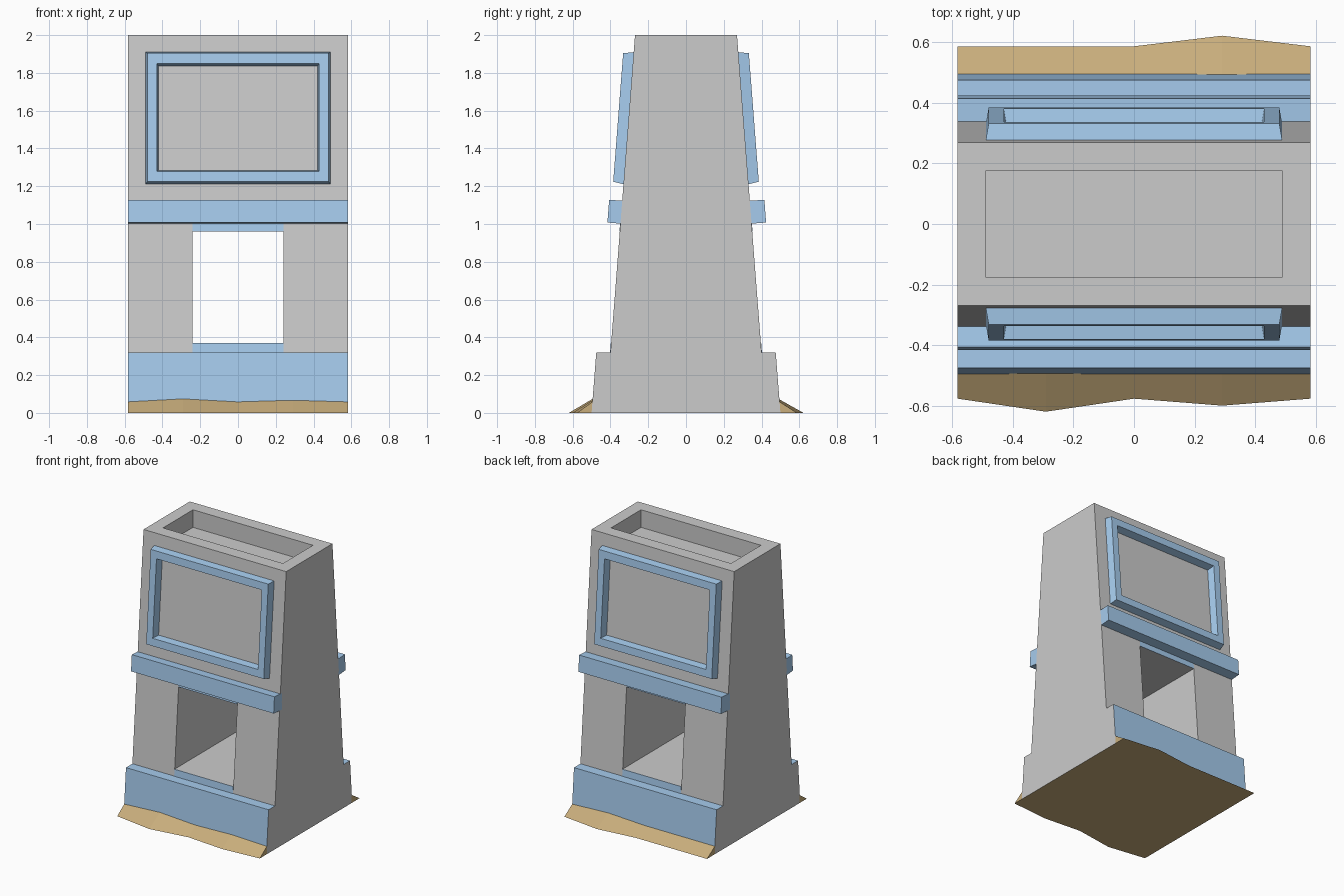
import bpy, bmesh

if "Cube" in bpy.data.objects:
    bpy.data.objects.remove(bpy.data.objects["Cube"])

W = 0.5825  # half width


def material(name, rgb):
    m = bpy.data.materials.new(name)
    m.diffuse_color = (*rgb, 1)
    m.use_nodes = True
    m.node_tree.nodes["Principled BSDF"].inputs["Base Color"].default_value = m.diffuse_color
    return m


BLUE = material("blue_paint", (0.38, 0.60, 0.85))
SAND = material("sand", (0.58, 0.42, 0.20))


def rings_to_object(name, rings, mats, cyclic=False):
    """Skin equal-length closed rings; cap the ends unless cyclic."""
    bm = bmesh.new()
    vs = [[bm.verts.new(p) for p in r] for r in rings]
    n = len(vs[0])
    for i in range(len(vs) if cyclic else len(vs) - 1):
        a, b = vs[i], vs[(i + 1) % len(vs)]
        for j in range(n):
            k = (j + 1) % n
            bm.faces.new((a[j], a[k], b[k], b[j]))
    if not cyclic:
        bm.faces.new(vs[0])
        bm.faces.new(vs[-1])
    bmesh.ops.recalc_face_normals(bm, faces=bm.faces)
    me = bpy.data.meshes.new(name)
    bm.to_mesh(me)
    bm.free()
    for m in mats:
        me.materials.append(m)
    ob = bpy.data.objects.new(name, me)
    bpy.context.collection.objects.link(ob)
    return ob


def prism(name, profile, half, mats=()):
    """Extrude a (y, z) profile along x."""
    return rings_to_object(name, [[(x, y, z) for y, z in profile] for x in (-half, half)], mats)


def wall(z):
    """Half depth of the sloping body at height z."""
    return 0.40 - 0.13 * (z - 0.32) / 1.68


def cut(target, name, half, y, z0, z1):
    cutter = prism(name, [(-y, z0), (y, z0), (y, z1), (-y, z1)], half)
    mod = target.modifiers.new(name, 'BOOLEAN')
    mod.operation, mod.solver, mod.object = 'DIFFERENCE', 'EXACT', cutter
    bpy.context.view_layer.objects.active = target
    bpy.ops.object.modifier_apply(modifier=mod.name)
    bpy.data.objects.remove(cutter, do_unlink=True)


# Tapered body with stepped plinth
half_profile = [(0.50, 0), (0.475, 0.32), (0.40, 0.32), (0.27, 2.0)]
profile = half_profile + [(-y, z) for y, z in reversed(half_profile)]
body = prism("body", profile, W, (None, BLUE, SAND))
for f in body.data.polygons:
    if abs(f.normal.x) < 0.5 and f.center.z < 0.33:
        f.material_index = 2 if f.normal.z < -0.5 else 1

# Through opening and the tray in the top
cut(body, "opening_cutter", 0.24, 1.0, 0.37, 0.96)
cut(body, "tray_cutter", 0.49, 0.175, 1.87, 2.2)

for side, s in (("front", -1), ("back", 1)):
    # Ledge band above the opening
    d = 0.42 + 0.004 * s
    prism(side + "_band", [(s * 0.32, 1.0), (s * wall(1.0), 1.002), (s * d, 1.008),
                           (s * (d - 0.009), 1.128), (s * 0.32, 1.122)], W, (BLUE,))

    # Painted strips edging the opening
    for part, z0, z1 in (("sill", 0.32, 0.37), ("lintel", 0.96, 1.002)):
        prism(f"{side}_{part}", [(s * (wall(z) + o), z) for z, o in
                                 ((z0, -0.002), (z0, 0.002), (z1, 0.002), (z1, -0.002))],
              0.24, (BLUE,))

    # Chamfered screen frame lying on the slope
    def loop(x, z0, z1, out):
        return [(px, s * (wall(pz) + out), pz + out * 0.077)
                for px, pz in ((-x, z0), (x, z0), (x, z1), (-x, z1))]

    rings = [loop(0.49, 1.21, 1.91, -0.003), loop(0.48, 1.22, 1.90, 0.055),
             loop(0.43, 1.275, 1.845, 0.055), loop(0.42, 1.285, 1.835, -0.003)]
    rings_to_object(side + "_screen_frame", rings, (BLUE,), cyclic=True)

    # Wavy sand drift along the foot
    outs = (0.577, 0.62, 0.577, 0.60, 0.577) if s < 0 else (0.587, 0.587, 0.587, 0.622, 0.587)
    drift = []
    for i, out in enumerate(outs):
        x = -W + i * W / 2
        h = 0.06 + (out - min(outs)) * 0.35
        drift.append([(x, s * 0.493, h), (x, s * out, 0), (x, s * 0.495, 0)])
    rings_to_object(side + "_sand_drift", drift, (SAND,))
